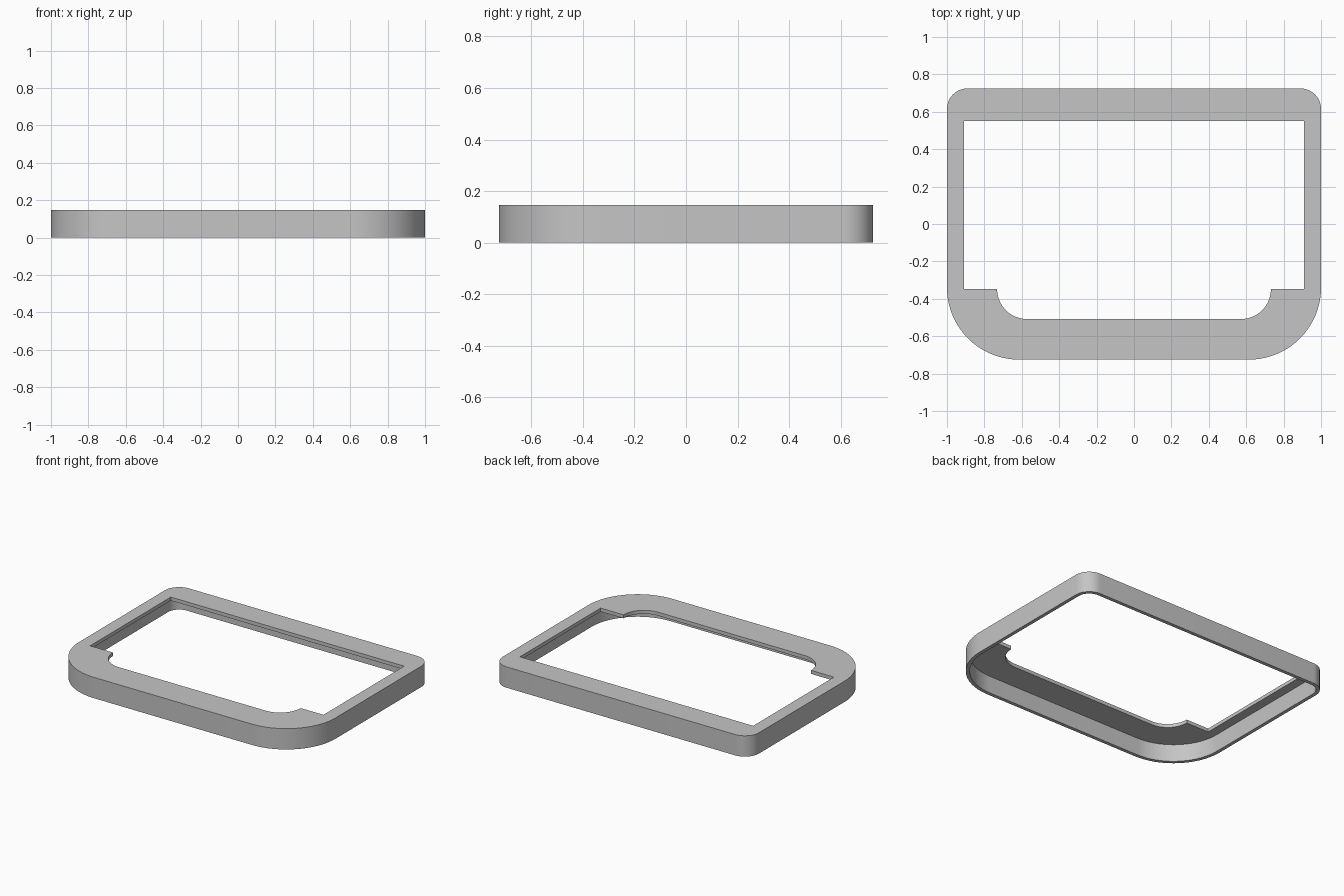
import bpy, bmesh, math

cube = bpy.data.objects.get("Cube")
if cube:
    bpy.data.objects.remove(cube, do_unlink=True)

HEIGHT, PLATE, WALL = 0.147, 0.025, 0.025
HALF_X, HALF_Y = 1.0, 0.725
BACK_R, FRONT_R = 0.11, 0.385


def arc(cx, cy, r, start, end, steps):
    """Points along an arc, angles in degrees."""
    angles = [math.radians(start + (end - start) * i / steps) for i in range(steps + 1)]
    return [(cx + r * math.cos(a), cy + r * math.sin(a)) for a in angles]


def mirrored(right_side):
    """Close a right-hand profile with its mirror image."""
    return right_side + [(-x, y) for x, y in reversed(right_side)]


def outline(inset):
    """Body outline, with small back corners and large front corners."""
    front = arc(HALF_X - FRONT_R, FRONT_R - HALF_Y, FRONT_R - inset, -90, 0, 20)
    back = arc(HALF_X - BACK_R, HALF_Y - BACK_R, BACK_R - inset, 0, 90, 12)
    return mirrored(front + back)


# Window opening: rounded front recess, a step outwards, square back corners
opening = mirrored(arc(0.572, -0.348, 0.16, -90, 0, 14)
                   + [(0.91, -0.348), (0.91, 0.551)])

bm = bmesh.new()


def ring(points, z):
    return [bm.verts.new((x, y, z)) for x, y in points]


def bridge(a, b):
    """Quads between two rings with equal point counts."""
    n = len(a)
    for i in range(n):
        j = (i + 1) % n
        bm.faces.new((a[i], a[j], b[j], b[i]))


def fill_between(a, b):
    """Flat surface between an outer ring and the opening."""
    edges = []
    for loop in (a, b):
        for i, v in enumerate(loop):
            w = loop[(i + 1) % len(loop)]
            edges.append(bm.edges.get((v, w)) or bm.edges.new((v, w)))
    bmesh.ops.triangle_fill(bm, edges=edges, use_beauty=True)


under = HEIGHT - PLATE
outer_low, outer_top = ring(outline(0), 0), ring(outline(0), HEIGHT)
inner_low, inner_top = ring(outline(WALL), 0), ring(outline(WALL), under)
hole_low, hole_top = ring(opening, under), ring(opening, HEIGHT)

bridge(outer_low, outer_top)      # outside wall
bridge(inner_low, inner_top)      # inside wall
bridge(outer_low, inner_low)      # bottom rim
bridge(hole_low, hole_top)        # opening edge
fill_between(outer_top, hole_top)     # top plate
fill_between(inner_top, hole_low)     # underside of plate
bmesh.ops.recalc_face_normals(bm, faces=bm.faces)

mesh = bpy.data.meshes.new("bezel_frame")
bm.to_mesh(mesh)
bm.free()
frame = bpy.data.objects.new("bezel_frame", mesh)
bpy.context.collection.objects.link(frame)

# Plain grey finish
grey = bpy.data.materials.new("light_grey")
grey.use_nodes = True
colour = (0.56, 0.56, 0.56, 1)
grey.diffuse_color = colour
grey.node_tree.nodes["Principled BSDF"].inputs["Base Color"].default_value = colour
mesh.materials.append(grey)

# Smooth corners, crisp edges
for other in bpy.context.selected_objects:
    other.select_set(False)
frame.select_set(True)
bpy.context.view_layer.objects.active = frame
bpy.ops.object.shade_smooth_by_angle(angle=math.radians(30))
